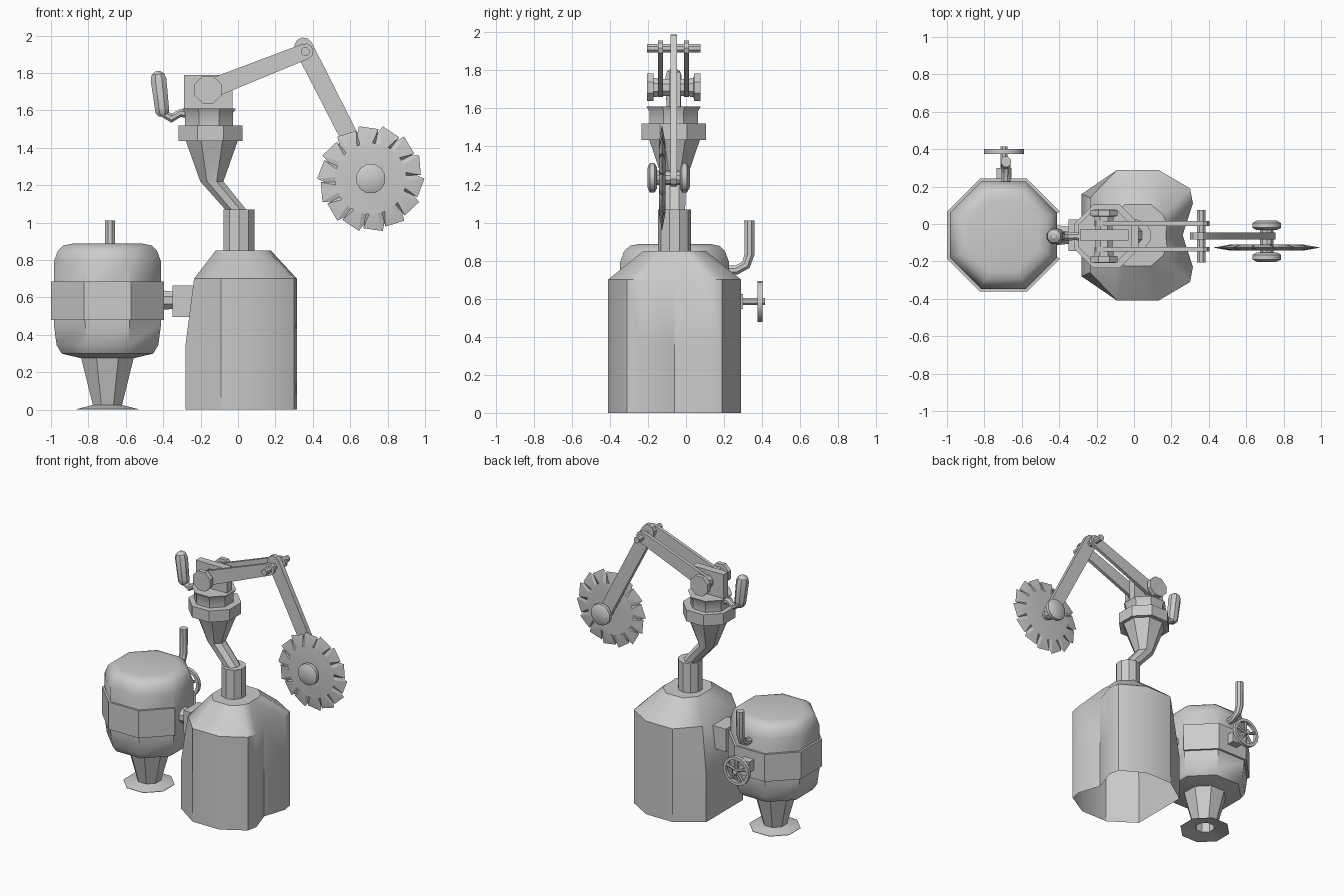
import bpy, bmesh
from math import sin, cos, pi, atan2
from mathutils import Vector

if "Cube" in bpy.data.objects:
    bpy.data.objects.remove(bpy.data.objects["Cube"])

CY = -0.06  # shared centre plane of the machine


def finish(name, bm, angle=0.6):
    bmesh.ops.recalc_face_normals(bm, faces=bm.faces)
    me = bpy.data.meshes.new(name)
    bm.to_mesh(me)
    bm.free()
    ob = bpy.data.objects.new(name, me)
    bpy.context.collection.objects.link(ob)
    bpy.ops.object.select_all(action='DESELECT')
    ob.select_set(True)
    bpy.context.view_layer.objects.active = ob
    bpy.ops.object.shade_smooth_by_angle(angle=angle)
    return ob


def loft(name, rings, bottom=True, top=True, angle=0.6):
    bm = bmesh.new()
    vs = [[bm.verts.new(p) for p in r] for r in rings]
    n = len(vs[0])
    for a, b in zip(vs, vs[1:]):
        for i in range(n):
            j = (i + 1) % n
            bm.faces.new((a[i], a[j], b[j], b[i]))
    if bottom:
        bm.faces.new(vs[0])
    if top:
        bm.faces.new(vs[-1])
    return finish(name, bm, angle)


def ring(c, rx, ry, n=8):
    # regular polygon with flats facing the axes; rx, ry reach to the flats
    k = 1 / cos(pi / n)
    return [(c[0] + rx * k * cos(2 * pi * (i + .5) / n),
             c[1] + ry * k * sin(2 * pi * (i + .5) / n), c[2]) for i in range(n)]


def lathe_z(name, x, y, prof, n=8, **kw):
    return loft(name, [ring((x, y, z), r, r, n) for r, z in prof], **kw)


def lathe_y(name, x, z, prof, n=10):
    return loft(name, [[(p[0], y, p[1]) for p in
                        [(q[0], q[1]) for q in ring((x, z, 0), r, r, n)]] for r, y in prof])


def tube(name, path, radii, n=8, caps=True):
    path = [Vector(p) for p in path]
    rings = []
    for i, p in enumerate(path):
        d = (path[min(i + 1, len(path) - 1)] - path[max(i - 1, 0)]).normalized()
        q = Vector((0, 0, 1)).rotation_difference(d)
        rings.append([p + q @ Vector(v) for v in ring((0, 0, 0), radii[i], radii[i], n)])
    return loft(name, rings, caps, caps)


def box(name, lo, hi):
    return loft(name, [[(lo[0], lo[1], z), (hi[0], lo[1], z), (hi[0], hi[1], z), (lo[0], hi[1], z)]
                       for z in (lo[2], hi[2])])


def link(name, p, q, rp, rq, y0, y1):
    # round-ended bar lying in the xz plane
    a = atan2(q[1] - p[1], q[0] - p[0])
    pts = [(c[0] + r * cos(a + s + t * pi / 5), c[1] + r * sin(a + s + t * pi / 5))
           for c, r, s in ((q, rq, -pi / 2), (p, rp, pi / 2)) for t in range(6)]
    return loft(name, [[(x, y, z) for x, z in pts] for y in (y0, y1)])


# twin-lobed base housing, notched on the right, open underneath
def lobes(half, z):
    up = [(x, CY + d, z) for x, d in half]
    down = [(x, CY - d, z) for x, d in reversed(half) if d]
    return up + down


base = [(-.28, .22), (-.09, .35), (.13, .35), (.30, .25), (.315, .17), (.26, 0)]
shoulder = [(-.235, .2)] + base[1:]
lid = [(-.12, .08), (-.05, .165), (.09, .165), (.155, .11), (.176, .06), (.17, 0)]
loft("base_housing", [lobes(base, 0), lobes(base, .35), lobes(shoulder, .7), lobes(lid, .85)],
     bottom=False)

# post, bent flaring neck and turntable
lathe_z("post", .005, CY, [(.083, .83), (.083, 1.07)], 10)
loft("neck", [ring((.005, CY, 1.05), .055, .055), ring((-.14, CY, 1.22), .062, .06),
              ring((-.14, CY, 1.44), .14, .135)])
lathe_z("turntable_ring", -.147, CY - .005, [(.17, 1.435), (.17, 1.52)])
lathe_z("turntable_top", -.155, CY - .005, [(.128, 1.52), (.128, 1.585), (.143, 1.61)])
box("shoulder_block", (-.29, -.087, 1.6), (-.03, -.03, 1.79))

# control handle at the rear of the turntable
tube("handle_arm", [(-.27, -.065, 1.585), (-.31, -.065, 1.585), (-.355, -.065, 1.558),
                    (-.41, -.065, 1.59)], [.03, .02, .024, .02])
t0, t1 = Vector((-.402, -.065, 1.57)), Vector((-.43, -.065, 1.81))
tube("handle_grip", [t0.lerp(t1, f) for f in (0, .08, .2, .82, .93, 1)],
     [.022, .036, .038, .042, .034, .012])

# shoulder pivot: axle with end discs
S, E, H = (-.16, 1.71), (.36, 1.915), (.71, 1.235)
lathe_y("shoulder_axle", *S, [(.045, -.19), (.045, .06)], 8)
for y, s in ((-.205, 1), (.075, -1)):
    lathe_y("shoulder_disc", *S, [(.072, y), (.072, y + s * .033), (.05, y + s * .035),
                                  (.05, y + s * .055)], 8)

# upper arm pair, elbow pin, forearm
for y in (-.147, -.01):
    link("upper_arm", S, E, .052, .043, y, y + .025)
lathe_y("elbow_pin", *E, [(.022, -.205), (.022, .075)], 8)
link("forearm", (.35, 1.94), H, .05, .047, -.082, -.046)

# saw hub
lathe_y("hub_axle", *H, [(.036, -.17), (.036, -.01)], 10)
lathe_y("hub_cap_front", *H, [(.05, -.203), (.077, -.19), (.077, -.165), (.055, -.152)], 12)
lathe_y("hub_cap_rear", *H, [(.055, -.032), (.077, -.02), (.077, .005), (.05, .02)], 12)

# toothed saw blade, thinning towards the rim
bm = bmesh.new()
rim, faces_in = [], {-1: [], 1: []}
N, BY = 14, -.126
for i in range(N):
    for f, r in ((0, .287), (.84, .268), (.72, .225)):
        a = -2 * pi * (i + f) / N
        rim.append(bm.verts.new((H[0] + r * cos(a), BY, H[1] + r * sin(a))))
        g = {0: .1, .84: .6, .72: .8}[f]
        b = -2 * pi * (i + g) / N
        for s in (-1, 1):
            faces_in[s].append(bm.verts.new((H[0] + .19 * cos(b), BY + s * .017, H[1] + .19 * sin(b))))
for s in (-1, 1):
    v = faces_in[s]
    bm.faces.new(v)
    for i in range(len(v)):
        j = (i + 1) % len(v)
        bm.faces.new((v[i], v[j], rim[j], rim[i]))
finish("saw_blade", bm, .3)

# side tank
TX = -.698
lathe_z("tank", TX, CY, [(.143, .275), (.245, .3), (.272, .345), (.287, .46), (.287, .79),
                         (.265, .85), (.235, .878), (.19, .887)], angle=.75)
lathe_z("tank_leg", TX, CY, [(.143, .285), (.078, .025), (.165, .003), (.165, 0), (.062, .02),
                             (.062, .1)], bottom=False)

# strap around seven sides of the tank
bm = bmesh.new()
rows = [[bm.verts.new(p) for p in ring((TX, CY, z), r, r)]
        for r, z in ((.286, .48), (.302, .48), (.302, .685), (.286, .685))]
for a, b in zip(rows, rows[1:]):
    for i in range(7):
        bm.faces.new((a[i], a[i + 1], b[i + 1], b[i]))
for i in (0, 7):
    bm.faces.new([r[i] for r in rows])
finish("tank_strap", bm)

# coupling between tank and base
box("coupling_block", (-.35, -.145, .495), (-.2, .025, .665))
tube("coupling_pipe", [(-.43, CY, .585), (-.34, CY, .585)], [.055, .045])

# exhaust pipe on the tank's back
tube("exhaust_pipe", [(-.685, .19, .75), (-.685, .265, .75), (-.685, .315, .778),
                      (-.685, .333, .83), (-.685, .333, 1.012)], [.024, .024, .025, .026, .027])

# valve stem and hand wheel
VX, VZ, VY = -.695, .585, .388
lathe_y("valve_base", VX, VZ, [(.04, .22), (.04, .3)], 4)
lathe_y("valve_stem", VX, VZ, [(.018, .28), (.018, .415)], 8)
tor = [[(VX + r * cos(t * pi / 8), VY + y, VZ + r * sin(t * pi / 8)) for t in range(16)]
       for r, y in ((.107, -.013), (.107, .013), (.085, .013), (.085, -.013), (.107, -.013))]
loft("valve_wheel", tor, False, False)
for k in range(5):
    a = pi / 2 + 2 * pi * k / 5
    tube("valve_spoke", [(VX, VY, VZ), (VX + .09 * cos(a), VY, VZ + .09 * sin(a))], [.009, .009], 6)
